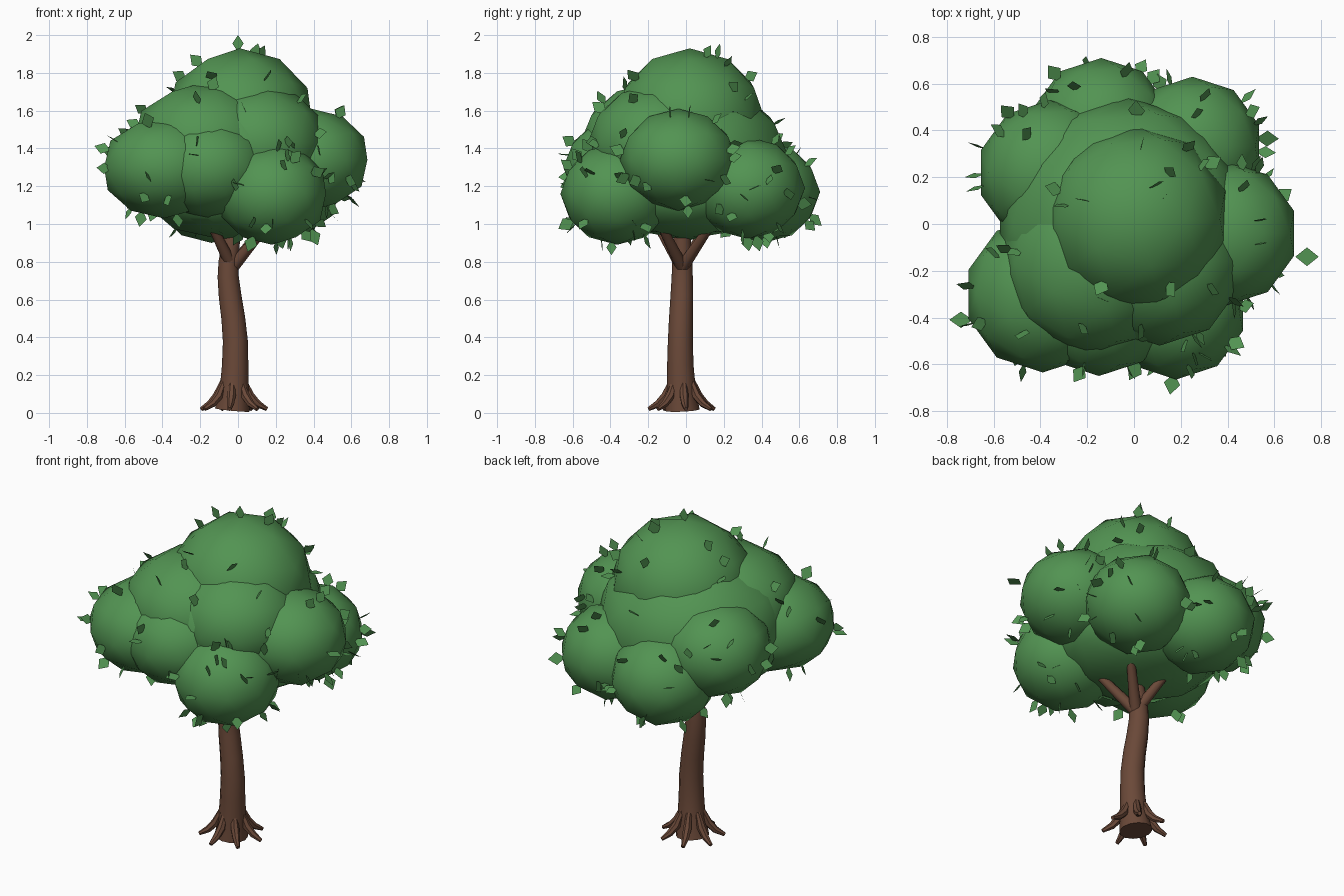
import bpy, bmesh, math, random
from mathutils import Vector, Matrix

if "Cube" in bpy.data.objects:
    bpy.data.objects.remove(bpy.data.objects["Cube"])

random.seed(7)


def material(name, rgb):
    m = bpy.data.materials.new(name)
    m.diffuse_color = (*rgb, 1)
    m.use_nodes = True
    m.node_tree.nodes["Principled BSDF"].inputs["Base Color"].default_value = m.diffuse_color
    return m


GREEN = material("leaf green", (0.085, 0.295, 0.085))
BARK = material("bark brown", (0.145, 0.066, 0.040))


def finish(bm, name, mat, smooth):
    me = bpy.data.meshes.new(name)
    bm.to_mesh(me)
    bm.free()
    me.materials.append(mat)
    for p in me.polygons:
        p.use_smooth = smooth
    ob = bpy.data.objects.new(name, me)
    bpy.context.collection.objects.link(ob)
    return ob


def tube(name, rings, sides):
    """Tapered tube through (x, y, z, radius) stations, capped at both ends."""
    bm = bmesh.new()
    pts = [Vector(r[:3]) for r in rings]
    loops = []
    for i, r in enumerate(rings):
        d = pts[min(i + 1, len(pts) - 1)] - pts[max(i - 1, 0)]
        q = Vector((0, 0, 1)).rotation_difference(d.normalized())
        loop = []
        for k in range(sides):
            a = 2 * math.pi * k / sides
            off = q @ Vector((math.cos(a), math.sin(a), 0)) * r[3]
            loop.append(bm.verts.new(pts[i] + off))
        loops.append(loop)
    for lo, hi in zip(loops, loops[1:]):
        for k in range(sides):
            j = (k + 1) % sides
            bm.faces.new((lo[k], lo[j], hi[j], hi[k]))
    bm.faces.new(loops[0][::-1])
    bm.faces.new(loops[-1])
    ob = finish(bm, name, BARK, False)
    bpy.context.view_layer.objects.active = ob
    ob.select_set(True)
    bpy.ops.object.shade_smooth_by_angle(angle=math.radians(50))
    ob.select_set(False)
    return ob


# Curved trunk
tube("trunk", [(-0.03, -0.02, 0.015, 0.092), (-0.02, -0.025, 0.12, 0.077),
               (-0.015, -0.03, 0.25, 0.070), (-0.014, -0.03, 0.38, 0.066),
               (-0.025, -0.027, 0.50, 0.063), (-0.042, -0.022, 0.62, 0.060),
               (-0.052, -0.02, 0.72, 0.056), (-0.05, -0.02, 0.80, 0.053),
               (-0.035, -0.02, 0.92, 0.046), (-0.02, -0.01, 1.05, 0.036)], 12)

# Branches forking into the crown
for i, (x, y, z) in enumerate([(0.20, -0.16, 1.05), (0.18, 0.17, 1.05),
                               (-0.18, -0.20, 1.08), (-0.18, 0.17, 1.08)]):
    tube(f"branch_{i + 1}", [(-0.03, -0.02, 0.77, 0.034), (x, y, z, 0.020)], 8)

# Roots around the base
for i in range(7):
    a = math.radians(-45 + i * 360 / 7)
    c, s = math.cos(a), math.sin(a)
    tube(f"root_{i + 1}", [(-0.025 + c * r, -0.02 + s * r, z, w) for r, z, w in
                           ((0.055, 0.17, 0.016), (0.09, 0.09, 0.024),
                            (0.13, 0.048, 0.020), (0.18, 0.020, 0.011))], 7)

# Crown clumps: x, y, z, horizontal radius, vertical radius
CLUMPS = {
    "crown_core": (-0.05, 0.0, 1.34, 0.55, 0.43),
    "crown_underside": (-0.02, 0.0, 1.17, 0.47, 0.25),
    "crown_top": (0.01, 0.02, 1.55, 0.40, 0.38),
    "crown_upper_left": (-0.18, -0.17, 1.43, 0.39, 0.32),
    "crown_upper_right": (0.11, -0.16, 1.43, 0.36, 0.31),
    "crown_right": (0.39, -0.04, 1.34, 0.31, 0.27),
    "crown_front_right": (0.18, -0.365, 1.16, 0.30, 0.27),
    "crown_front": (-0.15, -0.33, 1.30, 0.32, 0.27),
    "crown_front_left": (-0.39, -0.30, 1.30, 0.335, 0.27),
    "crown_back_left": (-0.36, 0.22, 1.33, 0.31, 0.27),
    "crown_back": (-0.14, 0.41, 1.17, 0.30, 0.27),
    "crown_back_right": (0.25, 0.33, 1.19, 0.30, 0.27),
}
for name, (x, y, z, r, h) in CLUMPS.items():
    bm = bmesh.new()
    bmesh.ops.create_icosphere(
        bm, subdivisions=2, radius=1,
        matrix=Matrix.Translation((x, y, z)) @ Matrix.Diagonal((r, r, h, 1)))
    finish(bm, name, GREEN, True)

# Diamond leaves poking out of the crown
leaves = bmesh.new()


def leaf(base, out, side, length, width):
    pts = (base, base + out * length * 0.5 + side * width / 2,
           base + out * length, base + out * length * 0.5 - side * width / 2)
    leaves.faces.new([leaves.verts.new(p) for p in pts])


# the outermost leaves at top, right and left
leaf(Vector((0, 0.02, 1.91)), Vector((0, 0, 1)), Vector((1, 0, 0)), 0.09, 0.06)
leaf(Vector((0.69, -0.14, 1.36)), Vector((1, 0, 0)), Vector((0, 1, 0)), 0.10, 0.08)
leaf(Vector((-0.69, -0.41, 1.28)), Vector((-1, 0, 0)), Vector((0, 1, 0)), 0.10, 0.07)


def inside(p, c):
    d = p - Vector(c[:3])
    return (d.x / c[3]) ** 2 + (d.y / c[3]) ** 2 + (d.z / c[4]) ** 2 < 0.92


clumps = list(CLUMPS.values())
count = 0
while count < 110:
    c = random.choice(clumps)
    n = Vector([random.gauss(0, 1) for _ in range(3)]).normalized()
    p = Vector(c[:3]) + Vector((n.x * c[3], n.y * c[3], n.z * c[4])) * 0.91
    if any(inside(p, o) for o in clumps if o is not c):
        continue
    out = (n + Vector([random.gauss(0, 0.15) for _ in range(3)])).normalized()
    side = out.cross(Vector([random.gauss(0, 1) for _ in range(3)])).normalized()
    size = random.uniform(0.08, 0.10)
    tip = p + out * size
    if abs(tip.x) > 0.77 or abs(tip.y) > 0.75 or tip.z > 1.96:
        continue
    leaf(p, out, side, size, size * 0.75)
    count += 1
finish(leaves, "leaves", GREEN, False)
